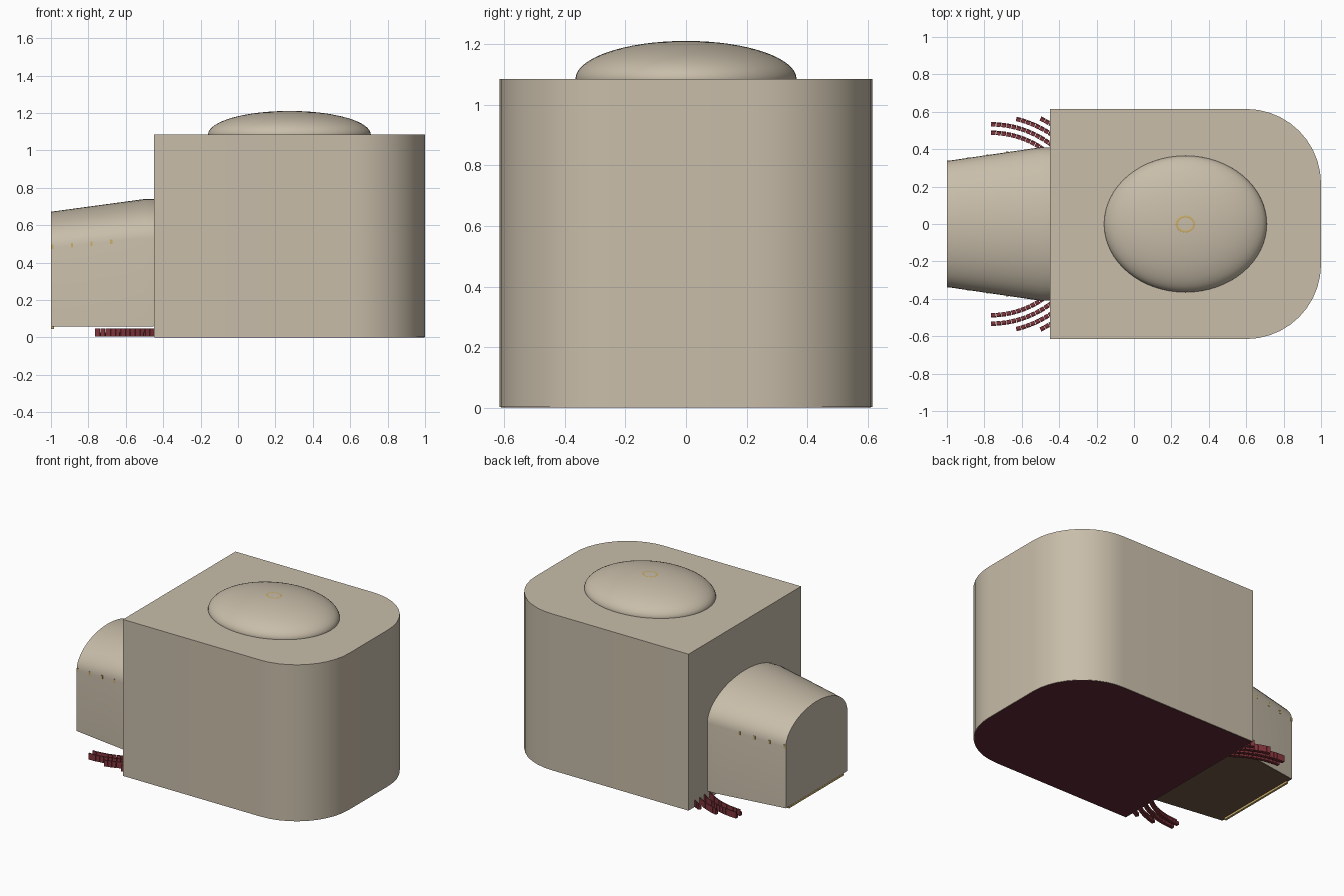
import bpy, bmesh
from math import sin, cos, pi, sqrt, hypot
from mathutils import Matrix, Vector

if "Cube" in bpy.data.objects:
    bpy.data.objects.remove(bpy.data.objects["Cube"])


def material(name, rgb):
    m = bpy.data.materials.new(name)
    m.diffuse_color = (*rgb, 1)
    m.use_nodes = True
    m.node_tree.nodes["Principled BSDF"].inputs["Base Color"].default_value = m.diffuse_color
    return m


PLASTER = material("plaster", (0.58, 0.51, 0.40))
RED = material("seat_red", (0.22, 0.035, 0.045))
CARPET = material("carpet", (0.12, 0.025, 0.035))
GOLD = material("gold", (0.60, 0.43, 0.15))
DARK = material("stage_boards", (0.16, 0.10, 0.06))


def finish(name, bm, mat, smooth=True):
    bmesh.ops.recalc_face_normals(bm, faces=bm.faces)
    me = bpy.data.meshes.new(name)
    bm.to_mesh(me)
    bm.free()
    ob = bpy.data.objects.new(name, me)
    bpy.context.collection.objects.link(ob)
    me.materials.append(mat)
    if smooth:
        bpy.context.view_layer.objects.active = ob
        ob.select_set(True)
        bpy.ops.object.shade_smooth_by_angle(angle=0.6)
        ob.select_set(False)
    return ob


def loft(name, rings, mat, smooth=True):
    """Skin a list of equal closed rings and cap both ends."""
    bm = bmesh.new()
    vs = [[bm.verts.new(p) for p in r] for r in rings]
    n = len(vs[0])
    for a, b in zip(vs, vs[1:]):
        for i in range(n):
            bm.faces.new((a[i], a[(i + 1) % n], b[(i + 1) % n], b[i]))
    bm.faces.new(vs[0])
    bm.faces.new(vs[-1])
    return finish(name, bm, mat, smooth)


def add_box(bm, centre, size, turn=0):
    bmesh.ops.create_cube(bm, size=1, matrix=Matrix.Translation(centre)
                          @ Matrix.Rotation(turn, 4, 'Z') @ Matrix.Diagonal((*size, 1)))


# Hall: square at the stage end, rounded at the rear
def hall_plan(z, inset=0):
    w, x0, r = 0.615 - inset, -0.45 + inset, 0.4 - inset
    pts = [(x0, -w, z)]
    for sy, start in ((-1, -pi / 2), (1, 0)):
        for i in range(11):
            a = start + i * pi / 20
            pts.append((0.6 + r * cos(a), sy * 0.215 + r * sin(a), z))
    return pts + [(x0, w, z)]


loft("hall", [hall_plan(0.002), hall_plan(1.085)], PLASTER)
loft("hall_carpet", [hall_plan(0, 0.004), hall_plan(0.002, 0.004)], CARPET, False)

# Shallow oval dome
bm = bmesh.new()
bmesh.ops.create_uvsphere(bm, u_segments=64, v_segments=32, radius=1)
bmesh.ops.bisect_plane(bm, geom=bm.verts[:] + bm.edges[:] + bm.faces[:],
                       plane_co=(0, 0, -0.05), plane_no=(0, 0, -1), clear_outer=True)
bmesh.ops.transform(bm, verts=bm.verts, matrix=Matrix.Translation((0.275, 0, 1.085))
                    @ Matrix.Diagonal((0.435, 0.365, 0.126, 1)))
finish("dome", bm, PLASTER)

# Gold oval ring at the crown of the dome
bpy.ops.mesh.primitive_torus_add(location=(0.275, 0, 1.2085), major_radius=0.045, minor_radius=0.01,
                                 major_segments=32, minor_segments=8)
ring = bpy.context.object
ring.name = "dome_ring"
ring.scale = (1, 0.87, 0.25)
ring.data.materials.append(GOLD)


# Tapered stage house with an arched roof
def stage_section(x, w, spring, top):
    pts = [(x, w, 0.06)]
    pts += [(x, w * cos(i * pi / 24), spring + (top - spring) * sin(i * pi / 24)) for i in range(25)]
    return pts + [(x, -w, 0.06)]


loft("stage_house", [stage_section(-1, 0.337, 0.48, 0.672), stage_section(-0.5, 0.41, 0.53, 0.74),
                     stage_section(-0.44, 0.41, 0.53, 0.74)], PLASTER)

# Dark boards under the stage
loft("stage_underside", [[(x, s * w, z) for s, z in ((-1, 0.058), (1, 0.058), (1, 0.06), (-1, 0.06))]
                         for x, w in ((-0.998, 0.335), (-0.5, 0.407), (-0.452, 0.407))], DARK, False)

# Gold sill and small gold rib ends on the stage sides
bm = bmesh.new()
add_box(bm, (-0.992, 0, 0.051), (0.014, 0.60, 0.014))
finish("stage_sill", bm, GOLD, False)
bm = bmesh.new()
for i in range(4):
    x = -0.993 + i * 0.105
    for s in (-1, 1):
        add_box(bm, (x, s * (0.337 + 0.146 * (x + 1)), 0.485 + 0.0085 * i), (0.012, 0.005, 0.024))
finish("stage_rib_ends", bm, GOLD, False)


# Curved seat rows, centred on the stage
def seat_fits(x, y):
    corner = x > 0.6 and abs(y) > 0.215 and hypot(x - 0.6, abs(y) - 0.215) > 0.36
    return abs(y) < 0.563 and x < 0.95 and not corner


bm = bmesh.new()
cx, pitch = -0.765, 0.027
for row in range(29):
    r = 0.487 + 0.045 * row
    count = int(pi * r / pitch)
    for k in range(count):
        a = -pi / 2 + (k + 0.5) * pi / count
        x, y = cx + r * cos(a), r * sin(a)
        if seat_fits(x, y):
            add_box(bm, (x, y, 0.015), (0.022, 0.024, 0.022), a)
            add_box(bm, (x + 0.009 * cos(a), y + 0.009 * sin(a), 0.027), (0.007, 0.025, 0.044), a)
finish("seat_rows", bm, RED, False)
